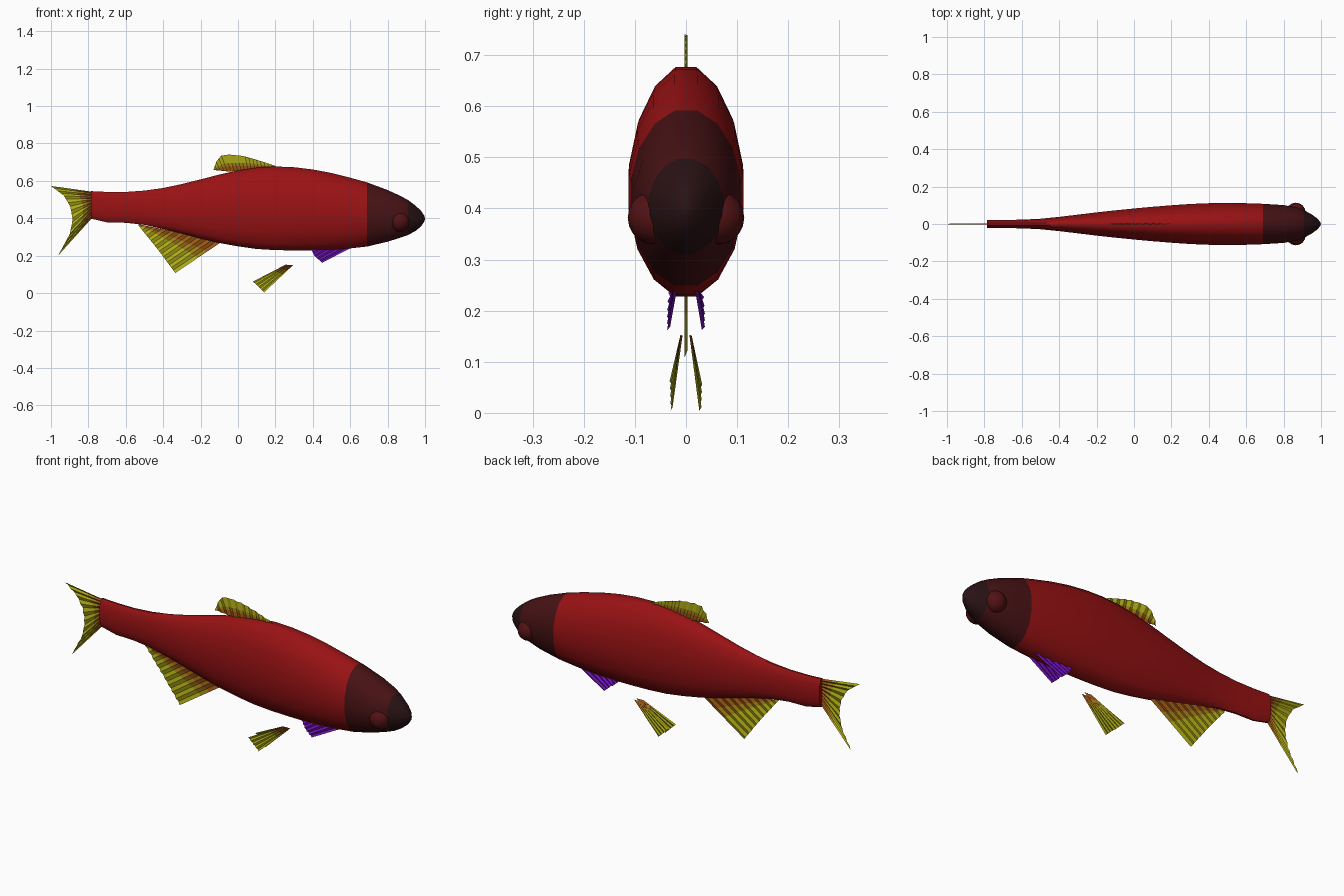
import bpy, bmesh, math
from mathutils import Vector

if "Cube" in bpy.data.objects:
    bpy.data.objects.remove(bpy.data.objects["Cube"])


def mat(name, r, g, b):
    m = bpy.data.materials.new(name)
    m.diffuse_color = (r, g, b, 1)
    m.use_nodes = True
    m.node_tree.nodes["Principled BSDF"].inputs["Base Color"].default_value = m.diffuse_color
    return m


RED = mat("body red", .32, .006, .007)
HEAD = mat("head dark red", .062, .006, .007)
NOSE = mat("snout near black", .022, .006, .007)
EYE = mat("eye red", .085, .006, .007)
YELLOW = mat("fin yellow", .43, .41, .008)
GOLD = mat("fin gold", .36, .21, .008)
ORANGE = mat("fin orange", .33, .10, .007)
PURPLE = mat("fin purple", .17, .006, .50)


def finish(name, bm, mats, smooth=None):
    me = bpy.data.meshes.new(name)
    bm.to_mesh(me)
    bm.free()
    for m in mats:
        me.materials.append(m)
    ob = bpy.data.objects.new(name, me)
    bpy.context.collection.objects.link(ob)
    if smooth:
        bpy.context.view_layer.objects.active = ob
        ob.select_set(True)
        bpy.ops.object.shade_smooth_by_angle(angle=math.radians(smooth))
        ob.select_set(False)
    return ob


# Body: rings of x, top, bottom, half width
RINGS = [(-.785, .545, .398, .022), (-.70, .541, .378, .022), (-.6, .541, .376, .023),
         (-.5, .548, .365, .028), (-.4, .562, .343, .038), (-.3, .583, .318, .050),
         (-.2, .608, .292, .062), (-.1, .634, .268, .073), (0, .656, .25, .083),
         (.1, .671, .236, .092), (.2, .677, .23, .100), (.3, .673, .228, .107),
         (.4, .661, .228, .111), (.5, .642, .231, .112), (.6, .617, .239, .111),
         (.69, .592, .249, .108), (.8, .551, .275, .101), (.87, .519, .297, .088),
         (.91, .497, .311, .073), (.95, .467, .333, .051), (.98, .438, .358, .030),
         (.996, .414, .382, .010)]
SIDES = 16
bm = bmesh.new()
loops = []
for x, top, bot, w in RINGS:
    k = 1 / math.cos(math.pi / SIDES)
    ring = []
    for i in range(SIDES):
        a = 2 * math.pi * (i + .5) / SIDES
        ring.append(bm.verts.new((x, w * k * math.sin(a),
                                  (top + bot) / 2 + (top - bot) / 2 * k * math.cos(a))))
    loops.append(ring)
for a, b in zip(loops, loops[1:]):
    for i in range(SIDES):
        j = (i + 1) % SIDES
        bm.faces.new((a[i], a[j], b[j], b[i]))
bm.faces.new(loops[0])
tip = bm.verts.new((1, 0, .398))
for i in range(SIDES):
    bm.faces.new((loops[-1][i], loops[-1][(i + 1) % SIDES], tip))
bmesh.ops.recalc_face_normals(bm, faces=bm.faces)
for f in bm.faces:
    x = f.calc_center_median().x
    f.material_index = 2 if x > .91 else 1 if x > .69 else 0
finish("body", bm, [RED, HEAD, NOSE], 50)

# Eyes
for side, label in ((-1, "right"), (1, "left")):
    bm = bmesh.new()
    bmesh.ops.create_uvsphere(bm, u_segments=16, v_segments=10, radius=.053)
    bmesh.ops.translate(bm, verts=bm.verts, vec=(.865, side * .061, .382))
    finish(label + "_eye", bm, [EYE], 60)


def along(pts, t):
    """Point at fraction t of a polyline's length."""
    lens = [(b - a).length for a, b in zip(pts, pts[1:])]
    d = t * sum(lens)
    for a, b, l in zip(pts, pts[1:], lens):
        if d <= l + 1e-9:
            return a.lerp(b, d / l if l else 0)
        d -= l
    return pts[-1]


def fin(name, root, edge, rays, mats, bands=(0, .3, .5, 1), ripple=.003):
    """Rippled fan from the root line to the outer edge, coloured in bands."""
    root, edge = [Vector(p) for p in root], [Vector(p) for p in edge]
    bm = bmesh.new()
    grid = []
    for i in range(rays + 1):
        a, b = along(root, i / rays), along(edge, i / rays)
        off = Vector((0, ripple * (1 if i % 2 else -1), 0))
        grid.append([bm.verts.new(a.lerp(b, t) + off) for t in bands])
    for p, q in zip(grid, grid[1:]):
        for k in range(len(bands) - 1):
            f = bm.faces.new((p[k], p[k + 1], q[k + 1], q[k]))
            f.material_index = min(k, len(mats) - 1)
    return finish(name, bm, mats)


FIN = [ORANGE, GOLD, YELLOW]


def flat(*pts):
    return [(x, 0, z) for x, z in pts]


# Single fins on the centre line
fin("dorsal_fin", flat((.20, .676), (.03, .656), (-.05, .650), (-.13, .658)),
    flat((.20, .68), (.10, .713), (.03, .733), (-.05, .741), (-.09, .735),
         (-.115, .705), (-.13, .662)), 18, FIN)
fin("anal_fin", flat((-.09, .272), (-.30, .322), (-.53, .368)),
    flat((-.335, .108), (-.43, .235), (-.535, .365)), 18, FIN)
fin("tail_fin", flat((-.78, .542), (-.78, .402)),
    flat((-1.0, .573), (-.93, .52), (-.895, .46), (-.884, .39), (-.90, .315),
         (-.962, .20)), 20, FIN, (0, .25, .45, 1))

# Paired fins under the belly
for s, label in ((-1, "right"), (1, "left")):
    fin(label + "_pelvic_fin",
        [(.295, s * .009, .150), (.255, s * .009, .152)],
        [(.14, s * .028, .004), (.08, s * .030, .062)], 8, FIN, (0, .2, .35, 1), .002)
    fin(label + "_pectoral_fin",
        [(.61, s * .02, .245), (.50, s * .02, .25), (.40, s * .02, .24)],
        [(.45, s * .034, .162), (.41, s * .034, .198), (.39, s * .032, .235)],
        10, [PURPLE], (0, 1), .003)
